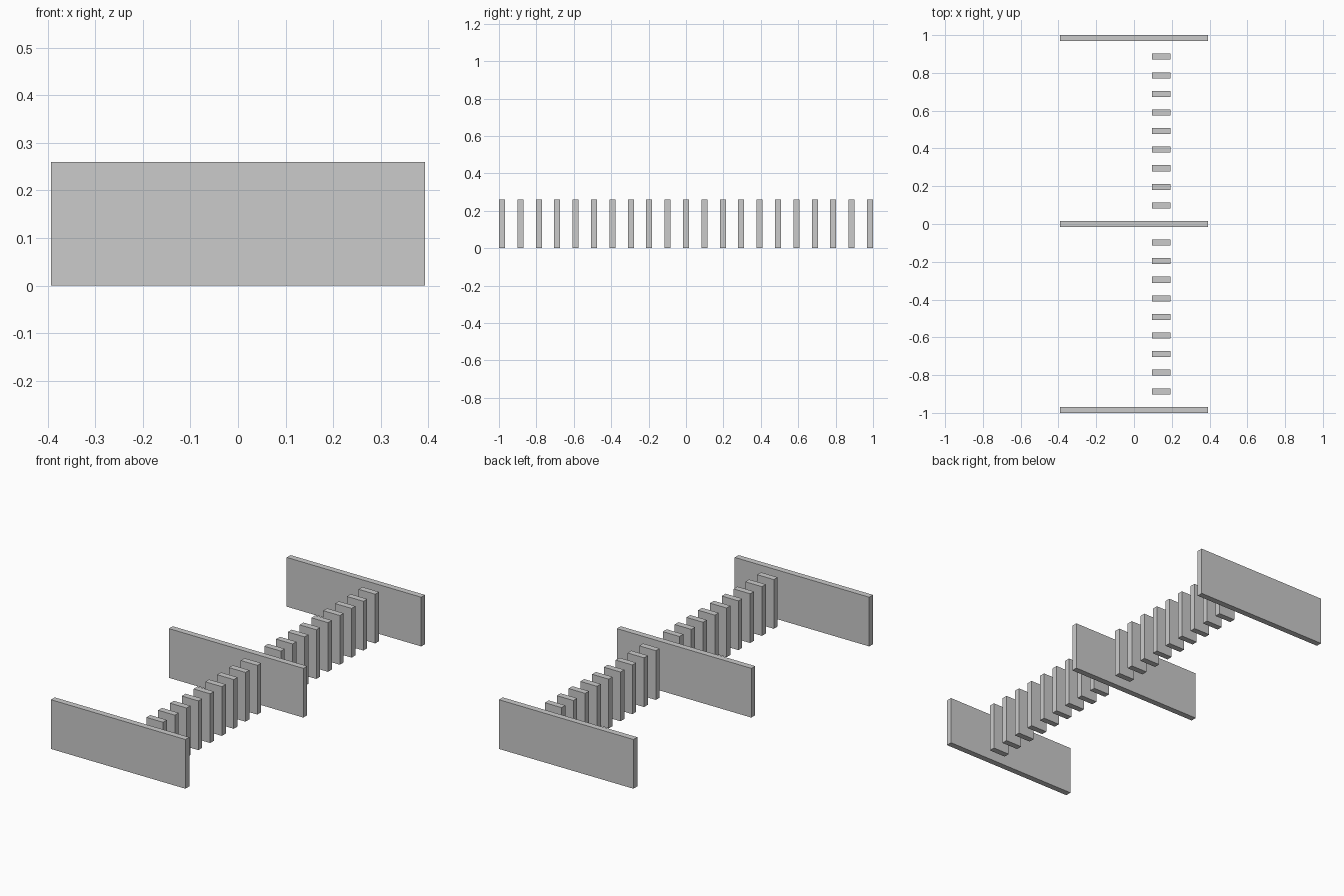
import bpy

if "Cube" in bpy.data.objects:
    bpy.data.objects.remove(bpy.data.objects["Cube"])

HEIGHT = 0.26
THICK = 0.032
COUNT = 21
PITCH = (2 - THICK) / (COUNT - 1)


def panel(name, x0, x1, y):
    """Upright board standing on z = 0, centred on y."""
    bpy.ops.mesh.primitive_cube_add(size=1, location=((x0 + x1) / 2, y, HEIGHT / 2))
    ob = bpy.context.object
    ob.name = name
    ob.scale = (x1 - x0, THICK, HEIGHT)
    bpy.ops.object.transform_apply(location=False, rotation=False, scale=True)
    return ob


# Evenly spaced row: wide panels at both ends and the middle, narrow slats between
for i in range(COUNT):
    y = (i - (COUNT - 1) / 2) * PITCH
    if i % 10 == 0:
        panel(f"wide_panel_{i // 10 + 1}", -0.393, 0.393, y)
    else:
        panel(f"narrow_slat_{i:02d}", 0.096, 0.193, y)
